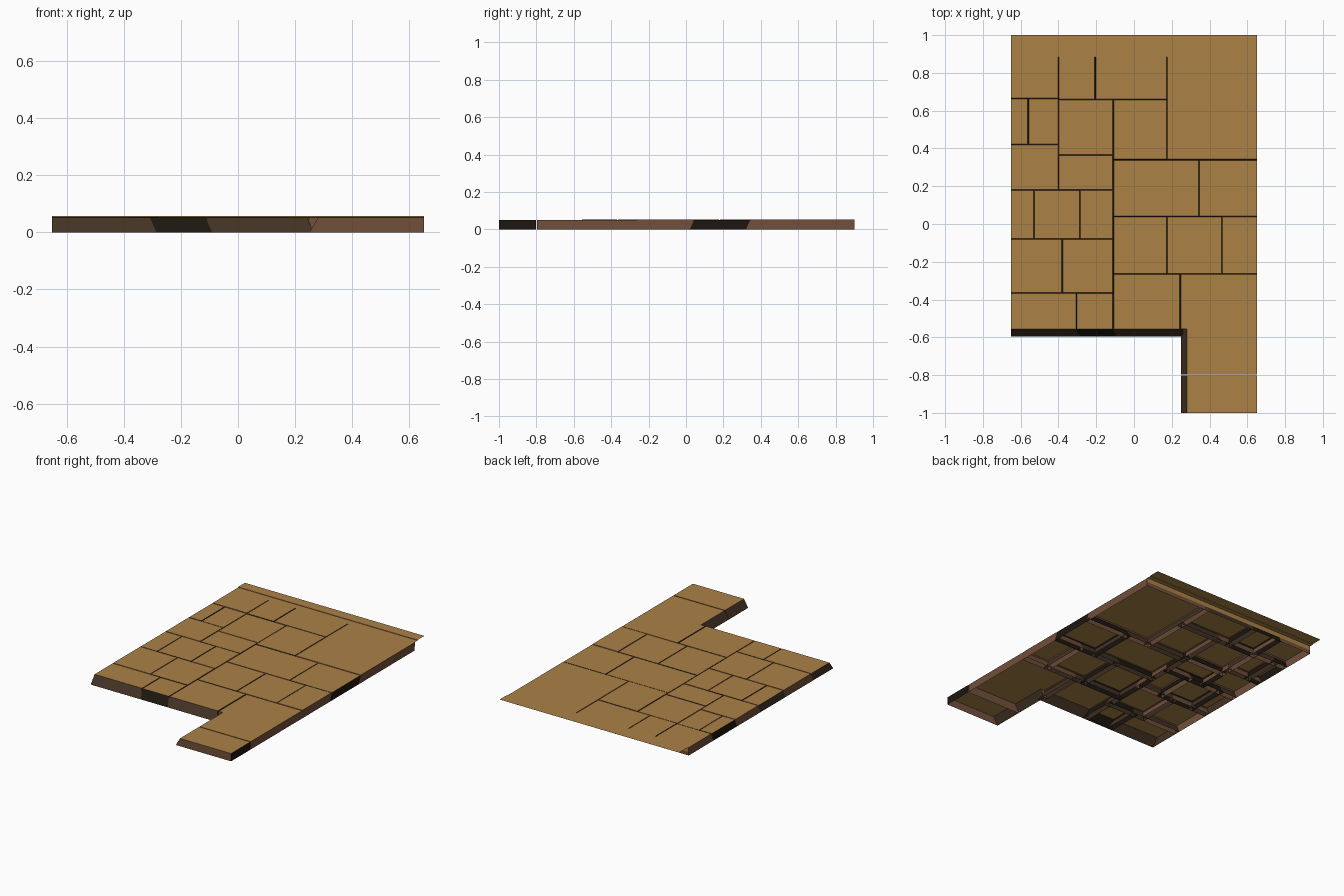
import bpy, random

if "Cube" in bpy.data.objects:
    bpy.data.objects.remove(bpy.data.objects["Cube"])

random.seed(4)

def material(name, rgb):
    m = bpy.data.materials.new(name)
    m.diffuse_color = (*rgb, 1)
    m.use_nodes = True
    m.node_tree.nodes["Principled BSDF"].inputs["Base Color"].default_value = m.diffuse_color
    return m

TAN = material("sandy stone", (0.41, 0.222, 0.062))
BROWN = material("reddish brown stone", (0.17, 0.08, 0.043))
DARK = material("dark brown stone", (0.055, 0.032, 0.018))
BLACK = material("blackish stone", (0.012, 0.008, 0.005))

def mesh_object(name, verts, faces, mats, indices=None):
    me = bpy.data.meshes.new(name)
    me.from_pydata(verts, [], faces)
    for m in mats:
        me.materials.append(m)
    if indices:
        me.polygons.foreach_set("material_index", indices)
    ob = bpy.data.objects.new(name, me)
    bpy.context.collection.objects.link(ob)
    return ob

def shell(name, top, foot, side):
    """Hollow stone open at the bottom: top face plus flared walls."""
    n = len(top)
    z = 0.053 - random.random() * 0.002
    verts = [(x, y, 0) for x, y in foot] + [(x, y, z) for x, y in top]
    faces = [tuple(range(n, 2 * n))]
    faces += [(i, (i + 1) % n, n + (i + 1) % n, n + i) for i in range(n)]
    return mesh_object(name, verts, faces, [TAN, side], [0] + [1] * n)

def rect(x0, x1, y0, y1):
    return [(x0, y0), (x1, y0), (x1, y1), (x0, y1)]

GAP, FLARE = 0.003, 0.022

def tile(x0, x1, y0, y1, side, left=FLARE, front=FLARE, back=FLARE):
    # joints get a small gap and flared walls, outer edges stay upright
    left = 0 if x0 <= -0.65 else left
    right = 0 if x1 >= 0.65 else FLARE
    back = 0 if y1 >= 0.9 else back
    x0 += GAP if x0 > -0.65 else 0
    x1 -= GAP if x1 < 0.65 else 0
    y0 += GAP if y0 > -0.55 else 0
    y1 -= GAP if y1 < 0.9 else 0
    return shell("paving_stone", rect(x0, x1, y0, y1),
                 rect(x0 - left, x1 + right, y0 - front, y1 + back), side)

# paving stones: x from, x to, y from, y to, wall colour
stones = [
    (0.175, 0.65, 0.34, 0.9, BROWN), (-0.11, 0.175, 0.34, 0.66, DARK),
    (-0.205, 0.175, 0.66, 0.9, DARK), (-0.40, -0.205, 0.66, 0.9, BLACK),
    (-0.65, -0.40, 0.665, 0.9, BROWN), (-0.65, -0.56, 0.42, 0.665, BLACK),
    (-0.56, -0.40, 0.42, 0.665, DARK), (-0.40, -0.11, 0.365, 0.66, BROWN),
    (-0.40, -0.11, 0.18, 0.365, BLACK), (-0.65, -0.40, 0.18, 0.42, BROWN),
    (-0.65, -0.53, -0.08, 0.18, DARK), (-0.53, -0.285, -0.08, 0.18, BLACK),
    (-0.285, -0.11, -0.08, 0.18, BROWN), (-0.65, -0.38, -0.365, -0.08, BROWN),
    (-0.38, -0.11, -0.365, -0.08, DARK), (-0.11, 0.345, 0.04, 0.34, DARK),
    (0.345, 0.65, 0.04, 0.34, BLACK), (-0.11, 0.175, -0.265, 0.04, BLACK),
    (0.175, 0.465, -0.265, 0.04, DARK), (0.465, 0.65, -0.265, 0.04, BROWN),
]
for s in stones:
    tile(*s)

# front edge stones with a wide sloping front
for x0, x1, y1, side in ((-0.65, -0.305, -0.365, DARK), (-0.305, -0.11, -0.365, BLACK),
                         (-0.11, 0.245, -0.265, DARK)):
    tile(x0, x1, -0.555, y1, side, front=0.04)

# end stone of the narrow leg: sloping left wall, dark flanks
end = tile(0.277, 0.65, -1, -0.80, BROWN, left=0.03, front=0, back=0)
end.data.materials.append(DARK)
end.data.materials.append(BLACK)
for p in end.data.polygons:
    if p.normal.x < -0.5:
        p.material_index = 2
    elif p.normal.x > 0.5:
        p.material_index = 3

# long leg stone: its left edge steps in where it is exposed
a, b, c, d = 0.25, 0.65, -0.797, -0.268
leg = shell("leg_stone",
            [(0.28, c), (b, c), (b, d), (a, d), (a, -0.555), (0.28, -0.555)],
            [(a, c), (b, c), (b, d + FLARE), (a - FLARE, d + FLARE), (a - FLARE, -0.556),
             (a, -0.556)], BROWN)
leg.data.materials.append(DARK)
for p in leg.data.polygons:
    if p.normal.x < -0.5:
        p.material_index = 2

# raised back lip: flat strip, low riser, overhanging ledge
lip = [(0.885, 0.0535), (0.93, 0.0535), (0.93, 0.057), (1.0, 0.057)]
mesh_object("back_lip", [(x, y, z) for y, z in lip for x in (-0.65, 0.65)],
            [(i, i + 1, i + 3, i + 2) for i in (0, 2, 4)], [TAN])
# sandy strip under the lip
mesh_object("back_strip", [(0.65, 0.902, 0.025), (-0.65, 0.902, 0.025),
                           (-0.65, 0.902, 0.0535), (0.65, 0.902, 0.0535)],
            [(0, 1, 2, 3)], [TAN])
